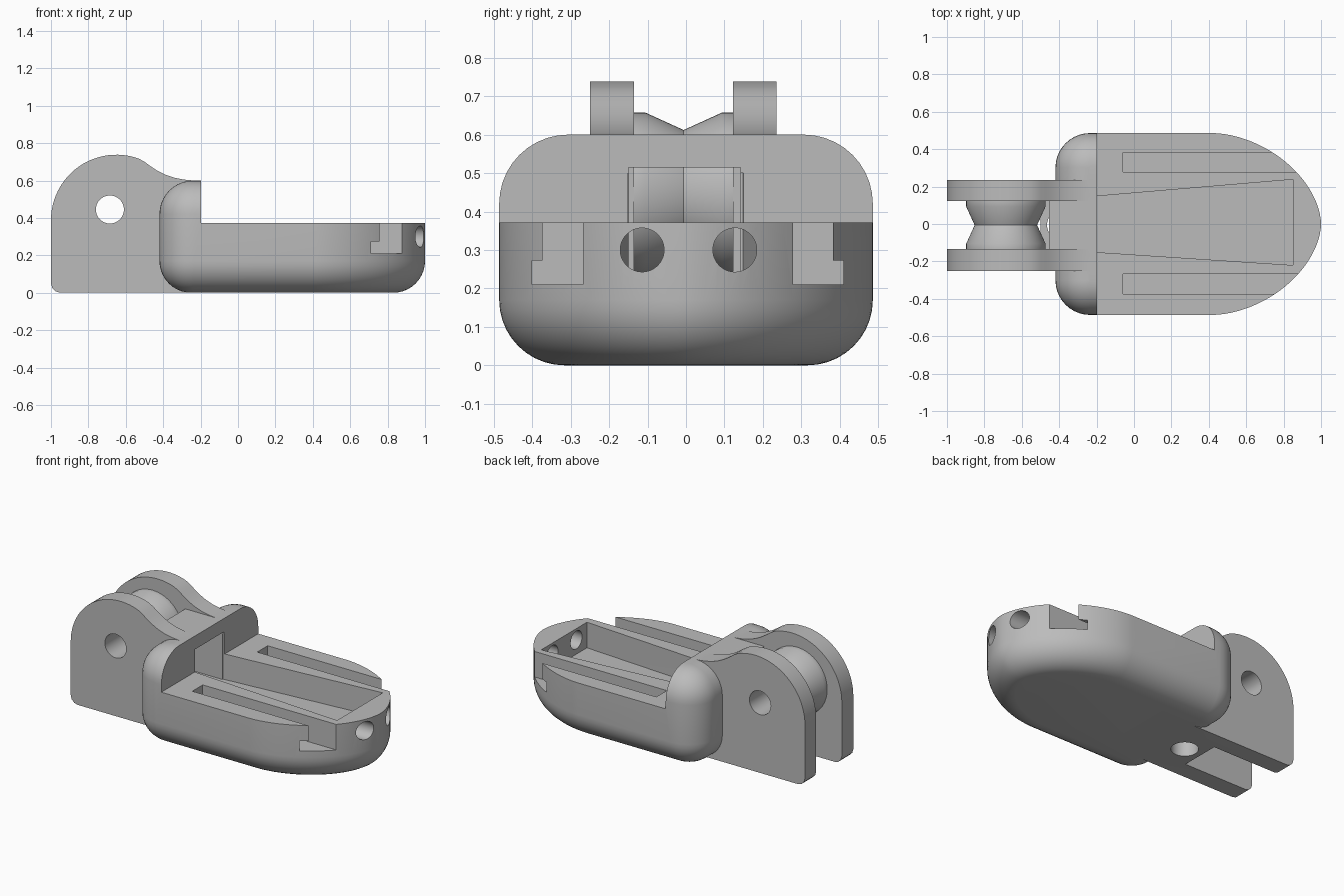
import bpy, bmesh, math
from mathutils import Matrix

if "Cube" in bpy.data.objects:
    bpy.data.objects.remove(bpy.data.objects["Cube"])

grey = bpy.data.materials.new("plain grey")
grey.diffuse_color = (0.5, 0.5, 0.5, 1)
grey.use_nodes = True
grey.node_tree.nodes["Principled BSDF"].inputs["Base Color"].default_value = grey.diffuse_color
PI = math.pi


def finish(bm, name):
    bmesh.ops.recalc_face_normals(bm, faces=bm.faces)
    me = bpy.data.meshes.new(name)
    bm.to_mesh(me)
    bm.free()
    ob = bpy.data.objects.new(name, me)
    bpy.context.collection.objects.link(ob)
    me.materials.append(grey)
    return ob


def loft(loops, name, closed=False):
    """Skin a list of equal loops; cap the ends, or join last to first."""
    bm = bmesh.new()
    rings = [[bm.verts.new(p) for p in loop] for loop in loops]
    n = len(rings[0])
    pairs = list(zip(rings, rings[1:]))
    if closed:
        pairs.append((rings[-1], rings[0]))
    else:
        bm.faces.new(rings[0])
        bm.faces.new(rings[-1])
    for a, b in pairs:
        for i in range(n):
            j = (i + 1) % n
            bm.faces.new((a[i], a[j], b[j], b[i]))
    return finish(bm, name)


def box(x0, x1, y0, y1, z0, z1, name="cutter"):
    pts = [(x0, y0), (x1, y0), (x1, y1), (x0, y1)]
    return loft([[(x, y, z) for x, y in pts] for z in (z0, z1)], name)


def cylinder(centre, radius, length, axis, name="cutter"):
    bm = bmesh.new()
    turn = {"x": Matrix.Rotation(PI / 2, 4, "Y"),
            "y": Matrix.Rotation(PI / 2, 4, "X"), "z": Matrix()}[axis]
    bmesh.ops.create_cone(bm, cap_ends=True, segments=48, radius1=radius,
                          radius2=radius, depth=length,
                          matrix=Matrix.Translation(centre) @ turn)
    return finish(bm, name)


def combine(ob, other, operation):
    mod = ob.modifiers.new("bool", "BOOLEAN")
    mod.operation, mod.object, mod.solver = operation, other, "EXACT"
    bpy.context.view_layer.objects.active = ob
    bpy.ops.object.modifier_apply(modifier=mod.name)
    bpy.data.objects.remove(other)


def smooth(ob):
    bpy.ops.object.select_all(action="DESELECT")
    ob.select_set(True)
    bpy.context.view_layer.objects.active = ob
    bpy.ops.object.shade_smooth_by_angle(angle=math.radians(30))


# body: bullet-shaped plan with rounded rear corners, inset by d
def plan(d, z):
    a, b, r, back = 0.58 - d, 0.486 - d, 0.185 - d, -0.42 + d
    pts = []
    for i in range(49):
        t = -PI / 2 + PI * i / 48
        s, c = math.sin(t), max(math.cos(t), 0)
        pts.append((0.42 + a * c ** 1.12,
                    math.copysign(b * abs(s) ** 1.12, s), z))
    for side, start in ((1, PI / 2), (-1, PI)):
        for i in range(11):
            t = start + PI / 2 * i / 10
            pts.append((back + r + r * math.cos(t),
                        side * (b - r) + r * math.sin(t), z))
    return pts


loops = []
for i in range(11):
    t = PI / 2 * i / 10
    loops.append(plan(0.17 * (1 - math.sin(t)), 0.17 * (1 - math.cos(t))))
for i in range(11):
    t = PI / 2 * i / 10
    loops.append(plan(0.18 * (1 - math.cos(t)), 0.42 + 0.18 * math.sin(t)))
body = loft(loops, "body")

# rear ears: rounded head flowing down to the body top
ear = [(-0.19, 0), (-0.95, 0), (-0.975, 0.007), (-0.993, 0.025), (-1, 0.05)]
for i in range(25):
    t = PI - math.radians(110) * i / 24
    ear.append((-0.65 + 0.35 * math.cos(t), 0.388 + 0.35 * math.sin(t)))
ear += [(-0.50, 0.70), (-0.47, 0.678), (-0.43, 0.652), (-0.39, 0.632),
        (-0.34, 0.615), (-0.29, 0.605), (-0.24, 0.6), (-0.19, 0.6)]
for y0, y1 in ((-0.25, -0.135), (0.122, 0.235)):
    combine(body, loft([[(x, y, z) for x, z in ear] for y in (y0, y1)],
                       "ear"), "UNION")

# web joining the ears
combine(body, box(-0.455, -0.19, -0.16, 0.15, 0, 0.6, "web"), "UNION")
combine(body, box(-0.50, -0.25, -0.16, 0.15, 0, 0.2, "lower_web"), "UNION")

# step in front of the upright wall
cutters = [box(-0.198, 1.2, -0.7, 0.7, 0.372, 0.9)]
# flared pocket and the tunnel behind it
pocket = [(-0.21, -0.15), (0.85, -0.22), (0.85, 0.238), (-0.21, 0.148)]
cutters.append(loft([[(x, y, z) for x, y in pocket] for z in (0.21, 0.5)],
                    "cutter"))
cutters.append(box(-0.47, -0.15, -0.15, 0.142, 0.21, 0.515))
# undercut side slots running out through the nose
for side, y in ((1, 0.278), (-1, 0.268)):
    for width, top in ((0.105, 0.5), (0.132, 0.273)):
        lo, hi = sorted((side * y, side * (y + width)))
        cutters.append(box(-0.06, 1.2, lo, hi, 0.21, top))
# nose holes, axle hole and drain hole
for y in (-0.114, 0.127):
    cutters.append(cylinder((0.97, y, 0.3), 0.057, 0.36, "x"))
cutters.append(cylinder((-0.685, 0, 0.445), 0.075, 0.8, "y"))
cutters.append(cylinder((-0.385, -0.005, 0.1), 0.08, 0.3, "z"))
for c in cutters:
    combine(body, c, "DIFFERENCE")
smooth(body)

# grooved roller with axle bore
section = [(0.075, -0.135), (0.212, -0.135), (0.212, -0.105), (0.167, -0.006),
           (0.212, 0.093), (0.212, 0.122), (0.075, 0.122)]
rings = []
for i in range(64):
    t = 2 * PI * i / 64
    rings.append([(-0.685 + r * math.cos(t), y, 0.445 + r * math.sin(t))
                  for r, y in section])
roller = loft(rings, "roller", closed=True)
smooth(roller)
